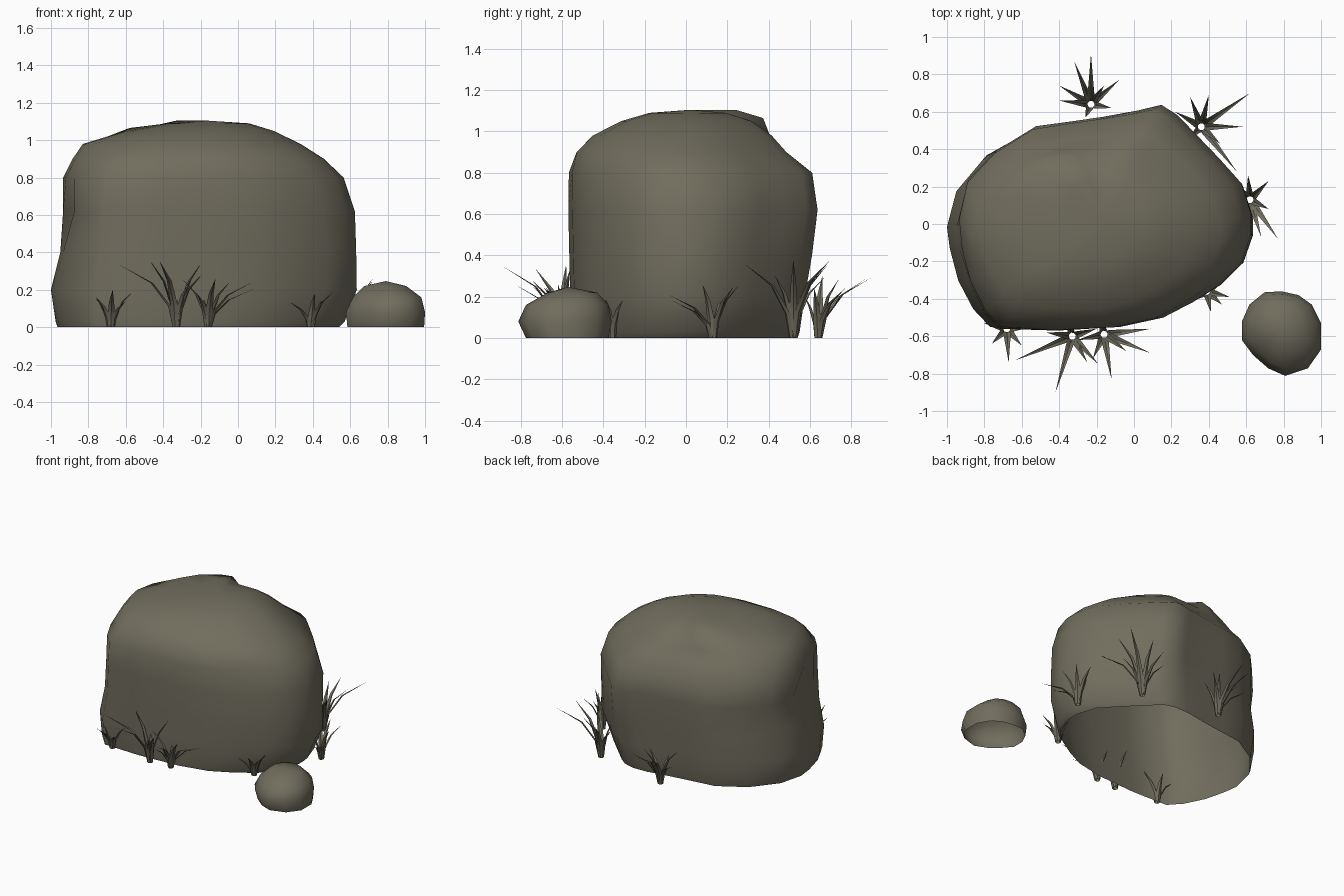
import bpy, bmesh, math
from mathutils import Vector

stone = bpy.data.materials.new("grey brown stone")
stone.diffuse_color = (0.165, 0.155, 0.112, 1)


def finish(name, bm, angle):
    mesh = bpy.data.meshes.new(name)
    bm.to_mesh(mesh)
    bm.free()
    ob = bpy.data.objects.new(name, mesh)
    bpy.context.collection.objects.link(ob)
    mesh.materials.append(stone)
    bpy.ops.object.select_all(action='DESELECT')
    ob.select_set(True)
    bpy.context.view_layer.objects.active = ob
    bpy.ops.object.shade_smooth_by_angle(angle=math.radians(angle))
    return ob


def rock(name, outline, rings, apex, shape=None):
    """Loft a plan outline through rings (z, xmin, xmax, ymin, ymax, roundness), open below."""
    xs, ys = zip(*outline)
    x0, y0, w, d = min(xs), min(ys), max(xs) - min(xs), max(ys) - min(ys)
    bm = bmesh.new()
    loops = []
    for z, xa, xb, ya, yb, t in rings:
        loop = []
        for x, y in outline:
            u = Vector((2 * (x - x0) / w - 1, 2 * (y - y0) / d - 1))
            u = u.lerp(u.normalized(), t)
            p = Vector(((xa + xb + u.x * (xb - xa)) / 2, (ya + yb + u.y * (yb - ya)) / 2, z))
            if shape:
                shape(p)
            loop.append(bm.verts.new(p))
        loops.append(loop)
    n = len(outline)
    for a, b in zip(loops, loops[1:]):
        for i in range(n):
            j = (i + 1) % n
            bm.faces.new((a[i], a[j], b[j], b[i]))
    top = bm.verts.new(apex)
    for i in range(n):
        bm.faces.new((loops[-1][i], loops[-1][(i + 1) % n], top))
    bmesh.ops.recalc_face_normals(bm, faces=bm.faces)
    return finish(name, bm, 50)


def boulder_shape(p):
    # shallow hollow on the left flank
    if 0.5 < p.z < 0.7 and -0.5 < p.y < -0.02:
        p.x = max(p.x, -0.875)
    # the left flank leans back above its foot
    if 0.5 < p.z < 0.95 and p.x < -0.85 and p.y > -0.05:
        p.y += 0.04
    # softer back ridge near the ground
    if p.z < 0.3 and p.y > 0.53 and p.x > 0.05:
        p.y -= 0.025
    # high shoulder at the back left of the top
    if p.z > 1.03 and p.x < -0.25 and p.y > 0.08:
        p.y += 0.07
        p.z += 0.015


# Large boulder, outline counter-clockwise
rock("boulder",
     [(0.63, -0.05), (0.63, 0.06), (0.58, 0.22), (0.45, 0.36), (0.32, 0.49), (0.22, 0.59),
      (0.13, 0.645), (0, 0.615), (-0.2, 0.58), (-0.38, 0.555), (-0.57, 0.53), (-0.79, 0.4),
      (-0.95, 0.2), (-1.0, 0), (-0.985, -0.12), (-0.94, -0.3), (-0.86, -0.46), (-0.77, -0.56),
      (-0.45, -0.57), (-0.1, -0.55), (0.14, -0.5), (0.3, -0.42), (0.46, -0.32), (0.58, -0.2)],
     [(0, -0.965, 0.54, -0.555, 0.565, 0), (0.03, -0.975, 0.57, -0.56, 0.575, 0),
      (0.2, -1.0, 0.635, -0.56, 0.6, 0), (0.4, -0.95, 0.632, -0.565, 0.61, 0),
      (0.62, -0.935, 0.625, -0.57, 0.637, 0), (0.8, -0.935, 0.565, -0.57, 0.615, 0.1),
      (0.9, -0.885, 0.46, -0.54, 0.5, 0.4), (0.98, -0.83, 0.335, -0.46, 0.43, 0.5),
      (1.05, -0.6, 0.19, -0.32, 0.33, 0.6), (1.09, -0.38, 0.06, -0.18, 0.2, 0.6)],
     (-0.17, 0.02, 1.105), boulder_shape)

# Small stone beside it
rock("small_stone",
     [(1.0, -0.67), (1.0, -0.53), (0.95, -0.43), (0.88, -0.38), (0.79, -0.36), (0.70, -0.365),
      (0.62, -0.43), (0.58, -0.52), (0.58, -0.62), (0.64, -0.7), (0.72, -0.77), (0.81, -0.81),
      (0.93, -0.77)],
     [(0, 0.585, 0.995, -0.775, -0.375, 0), (0.08, 0.577, 1.0, -0.812, -0.36, 0),
      (0.16, 0.615, 0.98, -0.775, -0.375, 0), (0.22, 0.675, 0.9, -0.67, -0.43, 0)],
     (0.79, -0.57, 0.247))


def blade(bm, centre, tip, height):
    """Folded grass blade rising from the tuft centre, then bending out to its tip."""
    out = Vector((tip[0] - centre[0], tip[1] - centre[1], 0))
    reach = out.length
    out.normalize()
    side = Vector((-out.y, out.x, 0))
    base = Vector((centre[0], centre[1], 0))
    rows = []
    for r, h, w in ((0.0, 0, 0.016), (0.08, 0.33, 0.02), (0.38, 0.7, 0.013)):
        mid = base + out * (0.012 + r * reach) + Vector((0, 0, h * height))
        rows.append([bm.verts.new(mid + side * w),
                     bm.verts.new(mid + out * 0.008),
                     bm.verts.new(mid - side * w)])
    end = bm.verts.new((tip[0], tip[1], height))
    for a, b in zip(rows, rows[1:]):
        for i in (0, 1):
            bm.faces.new((a[i], a[i + 1], b[i + 1], b[i]))
    for i in (0, 1):
        bm.faces.new((rows[-1][i], rows[-1][i + 1], end))


# Grass tufts: centre, height, blade tips in plan
tufts = {
    "back": ((-0.23, 0.64), 0.30, [(-0.23, 0.91), (-0.32, 0.87), (-0.08, 0.77), (-0.4, 0.74),
                                   (-0.4, 0.66), (-0.16, 0.74), (-0.12, 0.62), (-0.26, 0.57)]),
    "back_right": ((0.36, 0.52), 0.38, [(0.62, 0.7), (0.55, 0.28), (0.3, 0.68), (0.22, 0.6),
                                        (0.58, 0.52), (0.4, 0.69), (0.46, 0.43), (0.3, 0.46)]),
    "right": ((0.62, 0.13), 0.26, [(0.61, 0.26), (0.72, 0.23), (0.77, -0.08), (0.68, -0.07),
                                   (0.72, 0.08), (0.56, 0.2), (0.55, 0.1)]),
    "front_right": ((0.39, -0.36), 0.19, [(0.51, -0.39), (0.41, -0.47), (0.47, -0.43),
                                          (0.28, -0.42), (0.48, -0.3), (0.33, -0.3)]),
    "front_middle": ((-0.16, -0.59), 0.26, [(-0.12, -0.83), (0.09, -0.69), (0.09, -0.56),
                                            (-0.22, -0.72), (-0.3, -0.62), (-0.04, -0.68),
                                            (-0.18, -0.5)]),
    "front": ((-0.33, -0.6), 0.355, [(-0.42, -0.9), (-0.64, -0.73), (-0.19, -0.75),
                                     (-0.25, -0.74), (-0.47, -0.58), (-0.2, -0.56),
                                     (-0.36, -0.5)]),
    "front_left": ((-0.68, -0.56), 0.20, [(-0.67, -0.74), (-0.8, -0.53), (-0.76, -0.64),
                                          (-0.6, -0.65), (-0.55, -0.55), (-0.66, -0.47)]),
}
for name, (centre, height, tips) in tufts.items():
    bm = bmesh.new()
    for i, tip in enumerate(tips):
        blade(bm, centre, tip, height * (1, 0.95, 0.8, 0.7)[i % 4])
    finish("grass_" + name, bm, 25)
